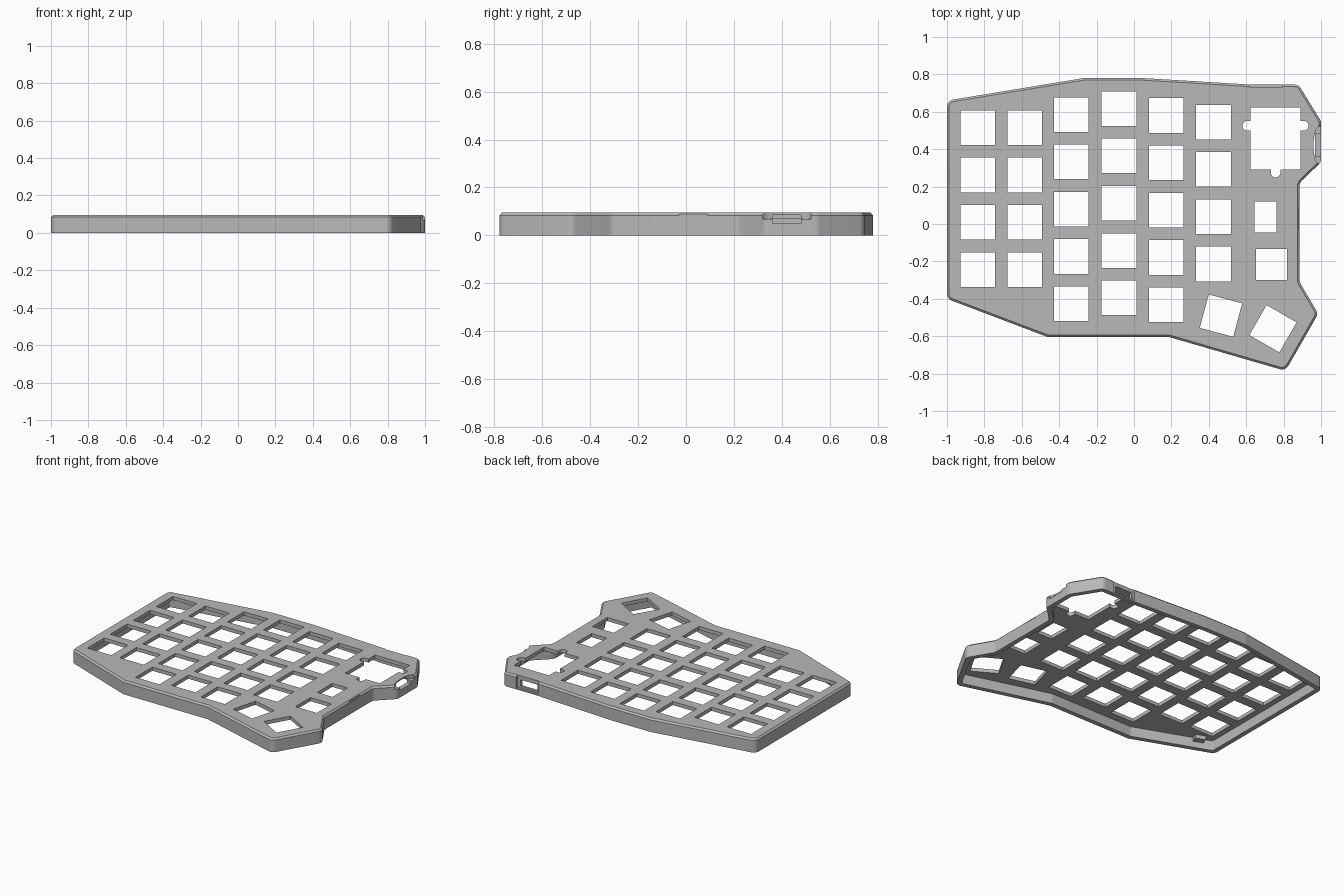
import bpy, bmesh, math
from mathutils import Vector, Matrix

cube = bpy.data.objects.get("Cube")
if cube:
    bpy.data.objects.remove(cube)

HEIGHT, PLATE, WALL, CHAMFER = 0.095, 0.025, 0.032, 0.011

grey = bpy.data.materials.new("case grey")
grey.use_nodes = True
COLOR = (0.48, 0.48, 0.48, 1)
grey.diffuse_color = COLOR
grey.node_tree.nodes["Principled BSDF"].inputs["Base Color"].default_value = COLOR


def fillet(points, radius, steps=6):
    """Round every corner of a polygon with a tangent arc."""
    out = []
    pts = [Vector(p) for p in points]
    for i, p in enumerate(pts):
        a = (pts[i - 1] - p).normalized()
        b = (pts[(i + 1) % len(pts)] - p).normalized()
        half = a.angle(b) / 2
        centre = p + (a + b).normalized() * radius / math.sin(half)
        start = p + a * radius / math.tan(half) - centre
        end = p + b * radius / math.tan(half) - centre
        sweep = start.angle_signed(end)
        for k in range(steps + 1):
            out.append(centre + Matrix.Rotation(-sweep * k / steps, 2) @ start)
    return out


def inset(ring, d):
    """Offset a clockwise ring inwards along its corner normals."""
    out = []
    for i, p in enumerate(ring):
        a = (p - ring[i - 1]).normalized()
        b = (ring[(i + 1) % len(ring)] - p).normalized()
        n = Vector((a.y + b.y, -a.x - b.x)).normalized()
        out.append(p + n * d / max(0.5, n.dot(Vector((a.y, -a.x)))))
    return out


def loft(name, layers):
    """Capped solid through (ring, z) layers."""
    bm = bmesh.new()
    rings = [[bm.verts.new((p.x, p.y, z)) for p in ring] for ring, z in layers]
    for low, high in zip(rings, rings[1:]):
        for i in range(len(low)):
            bm.faces.new((low[i - 1], low[i], high[i], high[i - 1]))
    bm.faces.new(rings[0])
    bm.faces.new(rings[-1])
    bmesh.ops.recalc_face_normals(bm, faces=bm.faces)
    mesh = bpy.data.meshes.new(name)
    bm.to_mesh(mesh)
    bm.free()
    obj = bpy.data.objects.new(name, mesh)
    mesh.materials.append(grey)
    bpy.context.collection.objects.link(obj)
    return obj


def box(bm, x, y, z, sx, sy, sz, turn=0):
    m = (Matrix.Translation((x, y, z)) @ Matrix.Rotation(math.radians(turn), 4, "Z")
         @ Matrix.Diagonal((sx, sy, sz, 1)))
    bmesh.ops.create_cube(bm, size=1, matrix=m)


def finish(bm, name):
    mesh = bpy.data.meshes.new(name)
    bm.to_mesh(mesh)
    bm.free()
    mesh.materials.append(grey)
    obj = bpy.data.objects.new(name, mesh)
    bpy.context.collection.objects.link(obj)
    return obj


def cut(target, cutter):
    mod = target.modifiers.new(cutter.name, "BOOLEAN")
    mod.object, mod.solver, mod.use_self = cutter, "EXACT", True
    bpy.context.view_layer.objects.active = target
    bpy.ops.object.modifier_apply(modifier=mod.name)
    bpy.data.objects.remove(cutter)


# Case shell, clockwise from the back of the -x side
outline = fillet([(-1, 0.66), (-0.27, 0.78), (0.05, 0.78), (0.63, 0.745), (0.88, 0.745),
                  (1, 0.55), (1, 0.33), (0.885, 0.22), (0.885, -0.31), (0.985, -0.48),
                  (0.81, -0.785), (0.19, -0.605), (-0.46, -0.605), (-1, -0.4)], 0.04)
case = loft("keyboard_case", [(outline, 0), (outline, HEIGHT - CHAMFER),
                              (inset(outline, CHAMFER), HEIGHT)])
hollow = inset(outline, WALL)
cut(case, loft("hollow", [(hollow, -0.1), (hollow, HEIGHT - PLATE)]))

# Key openings: column x, rear key y, number of keys
KEY, PITCH = 0.185, 0.253
bm = bmesh.new()
for x, y, count in [(-0.835, 0.515, 4), (-0.585, 0.515, 4), (-0.335, 0.585, 5),
                    (-0.08, 0.617, 5), (0.173, 0.58, 5), (0.425, 0.545, 4)]:
    for row in range(count):
        box(bm, x, y - row * PITCH, 0.1, KEY, KEY, 0.1)
box(bm, 0.703, 0.037, 0.1, 0.118, 0.165, 0.1)
box(bm, 0.735, -0.217, 0.1, 0.165, 0.165, 0.1)
box(bm, 0.465, -0.49, 0.1, KEY, KEY, 0.1, -15)
box(bm, 0.743, -0.56, 0.1, KEY, KEY, 0.1, -30)
cut(case, finish(bm, "key_openings"))

# Controller opening with three rounded lobes
bm = bmesh.new()
box(bm, 0.757, 0.457, 0.1, 0.268, 0.33, 0.1)
box(bm, 0.757, 0.525, 0.1, 0.31, 0.05, 0.09)
box(bm, 0.757, 0.32, 0.1, 0.05, 0.09, 0.09)
for x, y in [(0.606, 0.525), (0.908, 0.525), (0.757, 0.275)]:
    bmesh.ops.create_cone(bm, cap_ends=True, segments=20, radius1=0.026, radius2=0.026,
                          depth=0.1, matrix=Matrix.Translation((x, y, 0.1)))
cut(case, finish(bm, "controller_opening"))

# Plug port in the back wall and the recess around it
bm = bmesh.new()
box(bm, 0.705, 0.77, 0.06, 0.17, 0.08, 0.1)
box(bm, 0.7, 0.73, 0.045, 0.13, 0.1, 0.045)
cut(case, finish(bm, "plug_port"))

# Jack scoop in the +x wall with a slot through it, and a shallow wall groove
scoop = [Vector((1.02 - 0.06 * math.sin(math.pi * k / 12) ** 0.5,
                 0.42 - 0.105 * math.cos(math.pi * k / 12))) for k in range(13)]
cut(case, loft("jack_scoop", [(scoop, 0.068), (scoop, 0.12)]))
bm = bmesh.new()
box(bm, 0.97, 0.42, 0.068, 0.1, 0.12, 0.035)
box(bm, 0.885, 0.03, 0.086, 0.012, 0.12, 0.008)
cut(case, finish(bm, "jack_slot"))

# Small lug under the plate by the front corner
bm = bmesh.new()
box(bm, -0.87, -0.395, 0.058, 0.07, 0.05, 0.03, -20)
finish(bm, "inner_lug")

# Smooth rounded corners, sharp edges elsewhere
bpy.ops.object.select_all(action="DESELECT")
case.select_set(True)
bpy.context.view_layer.objects.active = case
bpy.ops.object.shade_smooth_by_angle(angle=math.radians(25))
